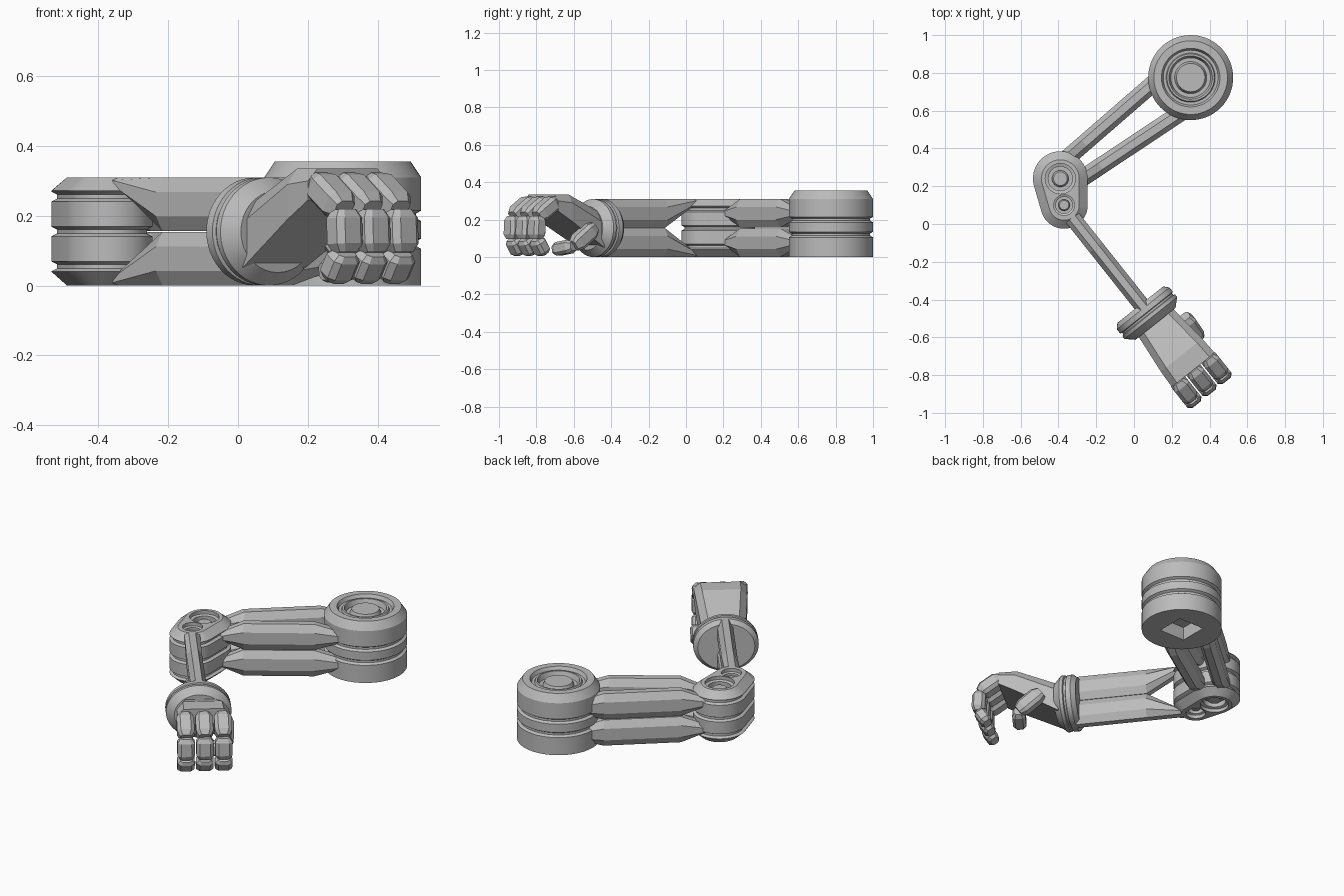
import bpy, bmesh
from math import sin, cos, pi
from mathutils import Vector as V

if "Cube" in bpy.data.objects:
    bpy.data.objects.remove(bpy.data.objects["Cube"])

grey = bpy.data.materials.new("light_grey")
grey.use_nodes = True
grey.diffuse_color = (0.5, 0.5, 0.5, 1)
grey.node_tree.nodes["Principled BSDF"].inputs["Base Color"].default_value = (0.5, 0.5, 0.5, 1)

UP = V((0, 0, 1))
SIDE = V((0.78, 0.62, 0)).normalized()     # across the hand
FWD = V((0.62, -0.78, 0)).normalized()     # along the forearm


def hand(p, d, z):
    return SIDE * p + FWD * d + UP * z


def loft(name, rings, smooth=False):
    """Skin a list of closed rings and cap both ends."""
    bm = bmesh.new()
    rows = [[bm.verts.new(p) for p in ring] for ring in rings]
    n = len(rows[0])
    for a, b in zip(rows, rows[1:]):
        for i in range(n):
            j = (i + 1) % n
            bm.faces.new((a[i], a[j], b[j], b[i]))
    bm.faces.new(rows[0][::-1])
    bm.faces.new(rows[-1])
    bmesh.ops.recalc_face_normals(bm, faces=bm.faces)
    me = bpy.data.meshes.new(name)
    bm.to_mesh(me)
    bm.free()
    me.materials.append(grey)
    ob = bpy.data.objects.new(name, me)
    bpy.context.collection.objects.link(ob)
    if smooth:
        shade(ob)
    return ob


def shade(ob):
    bpy.ops.object.select_all(action='DESELECT')
    ob.select_set(True)
    bpy.context.view_layer.objects.active = ob
    bpy.ops.object.shade_smooth_by_angle(angle=0.5)


def circle(c, u, v, ru, rv, n=48):
    return [c + u * ru * cos(2 * pi * i / n) + v * rv * sin(2 * pi * i / n) for i in range(n)]


def lathe(name, x, y, profile, n=48):
    X, Y = V((1, 0, 0)), V((0, 1, 0))
    return loft(name, [circle(V((x, y, z)), X, Y, r, r, n) for r, z in profile], True)


def octagon(c, u, v, hu, hv, cu, cv):
    """Chamfered rectangle around c."""
    pts = [(hu, hv - cv), (hu - cu, hv), (cu - hu, hv), (-hu, hv - cv),
           (-hu, cv - hv), (cu - hu, -hv), (hu - cu, -hv), (hu, cv - hv)]
    return [c + u * a + v * b for a, b in pts]


def beam(name, a, b, w, ends):
    """Chamfered bar; ends lists (fraction along, low z, high z)."""
    a, b = V((*a, 0)), V((*b, 0))
    u = (b - a).normalized().cross(UP)
    rings = []
    for t, lo, hi in ends:
        h = (hi - lo) / 2
        rings.append(octagon(a.lerp(b, t) + UP * (lo + h), u, UP, w / 2, h, w * 0.28, h * 0.55))
    return loft(name, rings)


def segment(name, a, b, u, w, t):
    """One finger bone with pinched ends."""
    v = (b - a).normalized().cross(u).normalized()
    u = v.cross((b - a).normalized())
    rings = []
    for f, s in ((0, 0.68), (0.2, 1), (0.8, 1), (1, 0.68)):
        rings.append(octagon(a.lerp(b, f), u, v, w * s / 2, t * s / 2, w * s * 0.2, t * s * 0.2))
    return loft(name, rings)


def cut(ob, cutters):
    """Subtract cutters, bake the result, and remove them."""
    for c in cutters:
        m = ob.modifiers.new("cut", 'BOOLEAN')
        m.operation, m.solver, m.object = 'DIFFERENCE', 'EXACT', c
        c.hide_render = True
    dg = bpy.context.evaluated_depsgraph_get()
    me = bpy.data.meshes.new_from_object(ob.evaluated_get(dg))
    ob.modifiers.clear()
    ob.data = me
    for c in cutters:
        bpy.data.objects.remove(c)
    shade(ob)


# Shoulder drum with two side grooves, concentric top rings and a square socket
SX, SY, R = 0.30, 0.775, 0.225
prof = [(R, 0)]
for z in (0.12, 0.2):
    prof += [(R, z - 0.015), (R - 0.015, z - 0.006), (R - 0.015, z + 0.006), (R, z + 0.015)]
prof += [(R, 0.31), (0.195, 0.355), (0.155, 0.355), (0.145, 0.335), (0.13, 0.335),
         (0.125, 0.345), (0.115, 0.345), (0.105, 0.315), (0.085, 0.315), (0.075, 0.34)]
shoulder = lathe("shoulder_drum", SX, SY, prof, 64)
socket = loft("socket_cutter", [
    [V((SX + a * 0.085, SY + b * 0.085, z)) for a, b in ((1, 1), (-1, 1), (-1, -1), (1, -1))]
    for z in (-0.05, 0.08)])
cut(shoulder, [socket])

# Elbow block: hull of two circles, grooved and chamfered
JOINTS = [(V((-0.39, 0.24, 0)), 0.145, 0.08), (V((-0.37, 0.1, 0)), 0.125, 0.055)]


def hull(inset, z, n=72):
    ring = []
    for i in range(n):
        u = V((cos(2 * pi * i / n), sin(2 * pi * i / n), 0))
        c, r, _ = max(JOINTS, key=lambda j: j[0].dot(u) + j[1])
        ring.append(c + u * (r - inset) + UP * z)
    return ring


steps = [(0.045, 0), (0, 0.04)]
for z in (0.055, 0.155, 0.255):
    steps += [(0, z - 0.014), (0.016, z - 0.006), (0.016, z + 0.006), (0, z + 0.014)]
steps += [(0, 0.272), (0.045, 0.31)]
elbow = loft("elbow_block", [hull(*s) for s in steps], True)
bores = []
for c, _, r in JOINTS:
    for z, s in ((0.31, 1), (0, -1)):
        bores.append(lathe("bore_cutter", c.x, c.y, [
            (r * 0.8, z - s * 0.055), (r * 0.8, z - s * 0.025), (r, z - s * 0.02), (r, z + s * 0.03)]))
cut(elbow, bores)
for c, _, r in JOINTS:
    lathe("elbow_pin", c.x, c.y, [(r * 0.45, 0.03), (r * 0.55, 0.04),
                                  (r * 0.55, 0.27), (r * 0.45, 0.28)], 32)

# Upper arm: two pairs of stacked bars with pointed ends
for name, a, b in (("outer", (-0.37, 0.335), (0.16, 0.795)), ("inner", (-0.285, 0.235), (0.25, 0.59))):
    for level, lo, hi in (("lower", 0, 0.153), ("upper", 0.157, 0.31)):
        beam(f"{name}_{level}_arm_bar", a, b, 0.09, [
            (0, lo + 0.055, hi - 0.055), (0.2, lo, hi), (0.8, lo, hi), (1, lo + 0.04, hi - 0.04)])

# Forearm: stacked bars that spread apart at the elbow
fa, fb = hand(-0.235, -0.23, 0).xy, hand(-0.235, 0.38, 0).xy
beam("lower_forearm_bar", fa, fb, 0.085, [(0, 0, 0.03), (0.33, 0, 0.154), (1, 0, 0.154)])
beam("upper_forearm_bar", fa, fb, 0.085, [(0, 0.28, 0.31), (0.33, 0.156, 0.31), (1, 0.156, 0.31)])

# Wrist cuff
loft("wrist_cuff", [circle(hand(-0.24, d, 0.155), SIDE, UP, r, r * 0.87) for d, r in (
    (0.355, 0.155), (0.38, 0.178), (0.408, 0.178), (0.412, 0.168), (0.422, 0.168),
    (0.426, 0.178), (0.445, 0.178), (0.485, 0.135))], True)

# Palm: slab rising toward the knuckles
palm = []
for d, w, lo, mid, top in ((0.46, 0.115, 0.05, 0.18, 0.235), (0.70, 0.14, 0.19, 0.29, 0.335),
                           (0.80, 0.145, 0.245, 0.30, 0.335)):
    palm.append([hand(-0.235 + p, d, z) for p, z in (
        (-w, lo), (w, lo), (w, mid), (w - 0.035, top), (0.035 - w, top), (-w, mid))])
loft("palm", palm)

# Three curled fingers
PATH = [(0.79, 0.3), (0.912, 0.218), (0.918, 0.095), (0.868, 0.018)]
for f, name in enumerate(("first", "middle", "last")):
    pts = [hand(-0.235 + (f - 1) * 0.102, d, z) for d, z in PATH]
    for i, part in enumerate(("knuckle", "mid", "tip")):
        segment(f"{name}_finger_{part}", pts[i], pts[i + 1], SIDE, 0.094, 0.085 - 0.008 * i)

# Thumb folding under the palm
thumb = [V((0.27, -0.49, 0.16)), V((0.345, -0.6, 0.06)), V((0.25, -0.7, 0.04))]
segment("thumb_base", thumb[0], thumb[1], SIDE, 0.075, 0.09)
segment("thumb_tip", thumb[1], thumb[2], UP, 0.072, 0.075)
